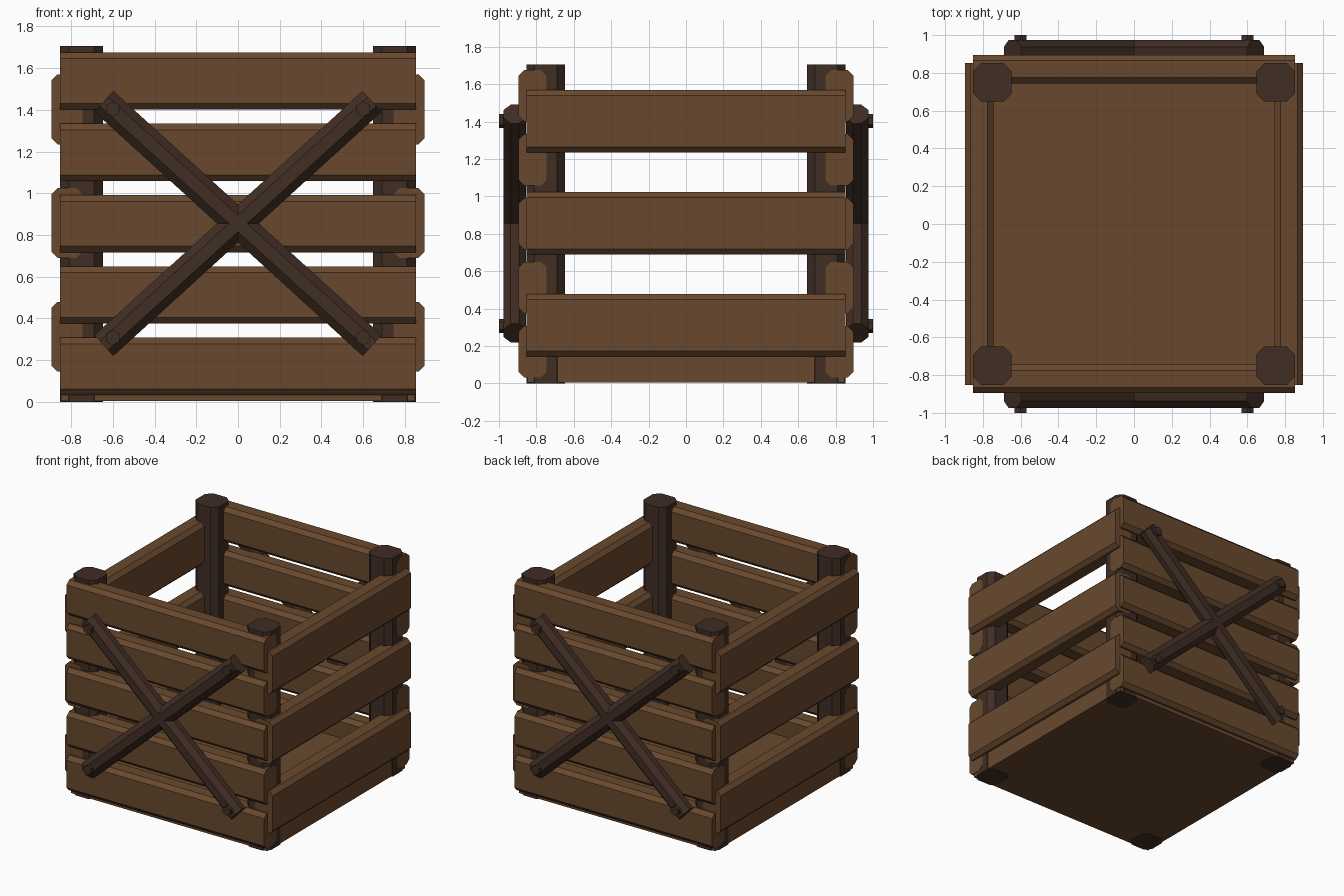
import bpy, bmesh, math
from mathutils import Matrix, Vector

if "Cube" in bpy.data.objects:
    bpy.data.objects.remove(bpy.data.objects["Cube"])


def material(name, rgb):
    m = bpy.data.materials.new(name)
    m.diffuse_color = (*rgb, 1)
    m.use_nodes = True
    m.node_tree.nodes["Principled BSDF"].inputs["Base Color"].default_value = m.diffuse_color
    return m


WOOD = material("plank_wood", (0.14, 0.066, 0.027))
DARK = material("dark_wood", (0.05, 0.026, 0.017))


def finish(bm, name, mat, matrix):
    bmesh.ops.recalc_face_normals(bm, faces=bm.faces)
    bm.transform(matrix)
    me = bpy.data.meshes.new(name)
    bm.to_mesh(me)
    bm.free()
    me.materials.append(mat)
    ob = bpy.data.objects.new(name, me)
    bpy.context.collection.objects.link(ob)
    return ob


def beam(name, size, loc, axis, chamfer, mat, rot_y=0.0):
    """Box whose edges parallel to the given axis are chamfered."""
    bm = bmesh.new()
    bmesh.ops.create_cube(bm, size=1)
    bmesh.ops.scale(bm, vec=size, verts=bm.verts)
    if chamfer:
        edges = [e for e in bm.edges
                 if abs((e.verts[0].co - e.verts[1].co).normalized()[axis]) > 0.9]
        bmesh.ops.bevel(bm, geom=edges, offset=chamfer, segments=1, affect='EDGES')
    return finish(bm, name, mat,
                  Matrix.Translation(loc) @ Matrix.Rotation(rot_y, 4, 'Y'))


def bolt(name, loc):
    bm = bmesh.new()
    bmesh.ops.create_cone(bm, cap_ends=True, segments=6, radius1=0.037,
                          radius2=0.037, depth=0.12)
    return finish(bm, name, DARK,
                  Matrix.Translation(loc) @ Matrix.Rotation(math.pi / 2, 4, 'X'))


# Floor slab
beam("floor", (1.696, 1.696, 0.146), (0, 0, 0.078), 0, 0, WOOD)

# Corner posts
for sx in (-1, 1):
    for sy in (-1, 1):
        beam("corner_post", (0.204, 0.204, 1.705),
             (sx * 0.75, sy * 0.75, 0.8525), 2, 0.043, DARK)

for s, face in ((-1, "front"), (1, "back")):
    # Five planks on front and back
    for i in range(5):
        beam(face + "_plank", (1.706, 0.15, 0.275),
             (0, s * 0.82, 0.17 + i * 0.342), 0, 0.03, WOOD)
    # Crossed braces
    for d in (-1, 1):
        beam(face + "_brace", (1.74, 0.12, 0.135),
             (0, s * 0.915, 0.855), 0, 0.038, DARK, d * math.radians(42.3))
    # Hexagonal bolts at the brace ends
    for x in (-0.6, 0.6):
        for z in (0.308, 1.403):
            bolt(face + "_bolt", (x, s * 0.94, z))

# Three wider planks on each side
for s, face in ((-1, "left"), (1, "right")):
    for i in range(3):
        beam(face + "_plank", (0.15, 1.706, 0.335),
             (s * 0.82, 0, 0.312 + i * 0.545), 1, 0.03, WOOD)
